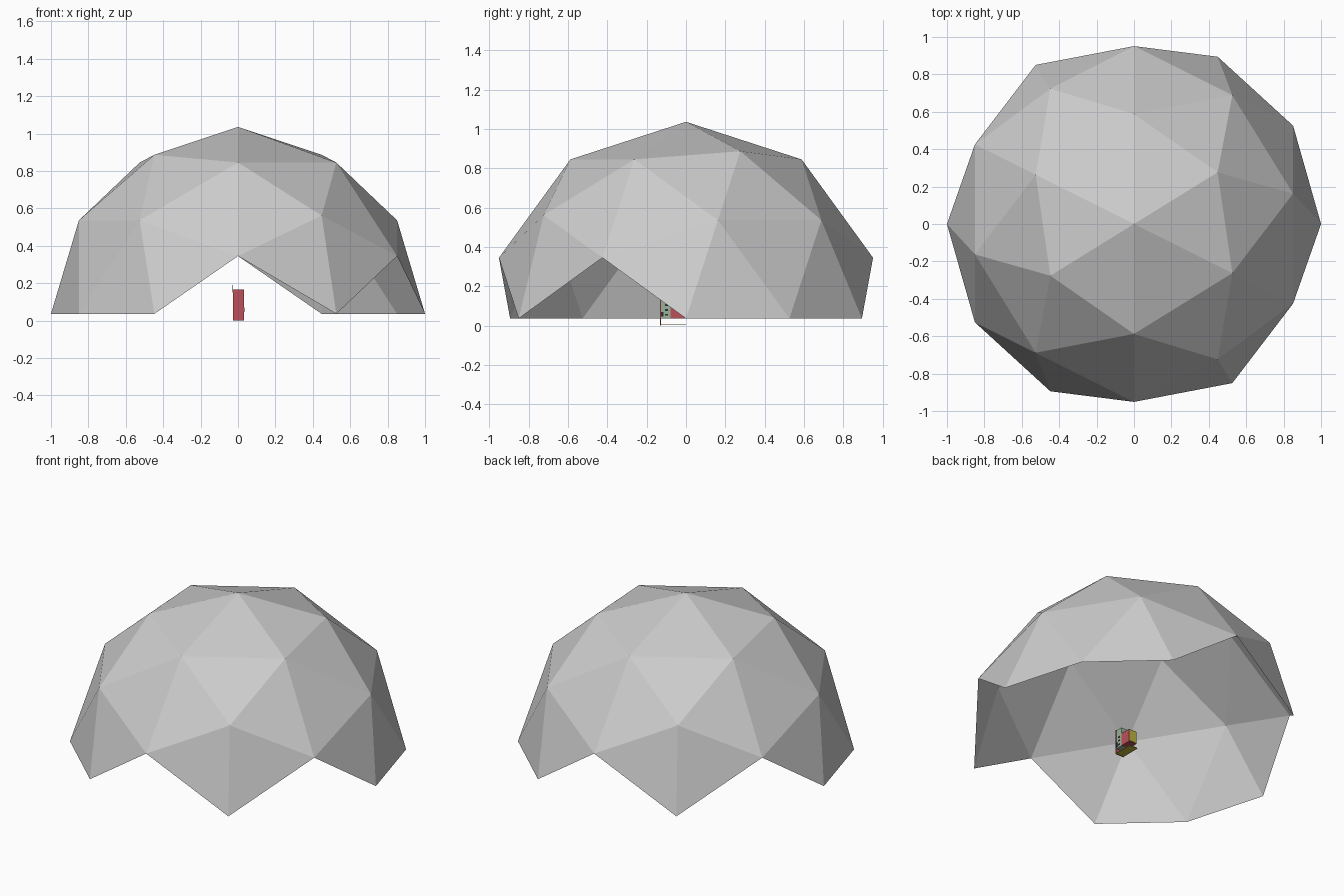
import bpy, bmesh, math
from mathutils import Vector, Matrix

if "Cube" in bpy.data.objects:
    bpy.data.objects.remove(bpy.data.objects["Cube"])


def material(name, rgb):
    m = bpy.data.materials.new(name)
    m.diffuse_color = (*rgb, 1)
    m.use_nodes = True
    m.node_tree.nodes["Principled BSDF"].inputs["Base Color"].default_value = m.diffuse_color
    return m


def finish(name, bm, mat=None):
    me = bpy.data.meshes.new(name)
    bm.to_mesh(me)
    bm.free()
    ob = bpy.data.objects.new(name, me)
    bpy.context.collection.objects.link(ob)
    if mat:
        me.materials.append(mat)
    return ob


def box(name, lo, hi, mat):
    lo, hi = Vector(lo), Vector(hi)
    bm = bmesh.new()
    bmesh.ops.create_cube(bm, size=1)
    bmesh.ops.scale(bm, vec=hi - lo, verts=bm.verts)
    bmesh.ops.translate(bm, vec=(lo + hi) / 2, verts=bm.verts)
    return finish(name, bm, mat)


# Geodesic dome: edge-up icosahedron, each edge split once and pushed to the sphere
phi = (1 + math.sqrt(5)) / 2
corners = []
for s in (-1, 1):
    for t in (-phi, phi):
        corners += [Vector(c).normalized() for c in ((0, s, t), (s, t, 0), (t, 0, s))]
mids = [(a + b).normalized() for i, a in enumerate(corners)
        for b in corners[:i] if (a - b).length < 1.1]
bm = bmesh.new()
for p in corners + mids:
    bm.verts.new(p)
bmesh.ops.convex_hull(bm, input=bm.verts)
# Remove every triangle dipping under the equator, leaving the pointed openings
low = [f for f in bm.faces if min(v.co.z for v in f.verts) < -0.05]
bmesh.ops.delete(bm, geom=low, context='FACES')
loose = [v for v in bm.verts if not v.link_faces]
bmesh.ops.delete(bm, geom=loose, context='VERTS')
turn = -math.atan(phi)
bm.transform(Matrix.Translation((0, 0, 0.036)) @ Matrix.Rotation(turn, 4, 'Z'))
bmesh.ops.recalc_face_normals(bm, faces=bm.faces)
if sum((f.normal.dot(f.calc_center_median()) for f in bm.faces)) < 0:
    bmesh.ops.reverse_faces(bm, faces=bm.faces)
finish("dome", bm)

# Small cabinet inside the dome
red = material("red", (0.5, 0.08, 0.1))
green = material("green", (0.3, 0.45, 0.32))
yellow = material("yellow", (0.5, 0.45, 0.05))
black = material("black", (0.03, 0.03, 0.03))
box("front_panel", (-0.028, -0.132, 0.0), (0.031, -0.128, 0.165), red)
box("front_body", (-0.026, -0.128, 0.036), (0.03, -0.08, 0.16), green)
box("rear_body", (-0.026, -0.08, 0.036), (0.03, -0.01, 0.12), red)
box("base_plate", (-0.028, -0.13, 0.002), (0.031, 0.0, 0.006), yellow)
box("rear_panel", (-0.024, -0.01, 0.04), (0.028, -0.007, 0.115), yellow)
box("antenna", (-0.03, -0.128, 0.15), (-0.027, -0.125, 0.19), black)
box("side_handle", (0.03, -0.128, 0.045), (0.036, -0.115, 0.07), black)
for i in range(3):
    box(f"side_vent_{i + 1}", (0.03, -0.108, 0.05 + 0.025 * i),
        (0.032, -0.092, 0.06 + 0.025 * i), black)
